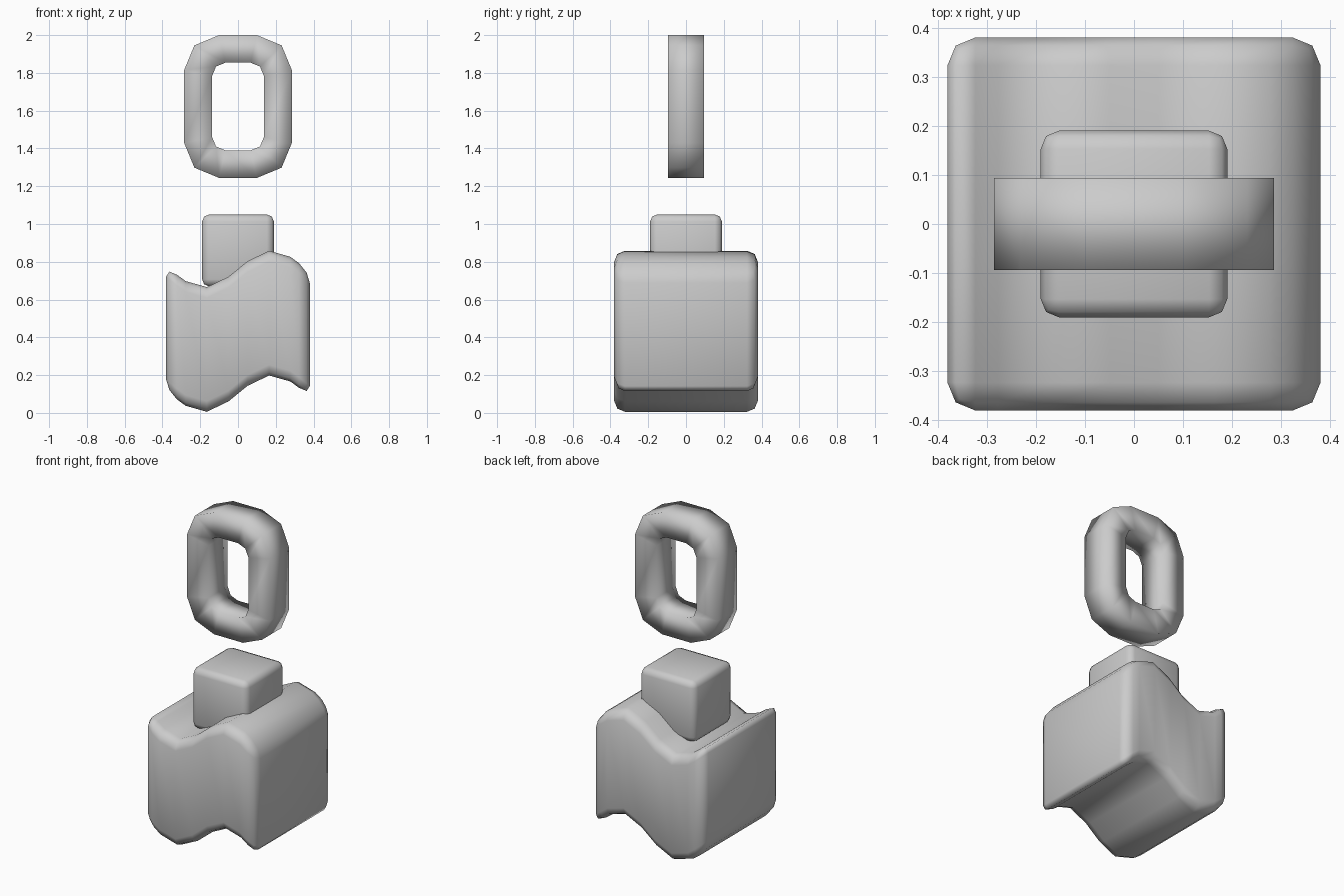
import bpy, bmesh, math

if "Cube" in bpy.data.objects:
    bpy.data.objects.remove(bpy.data.objects["Cube"], do_unlink=True)

grey = bpy.data.materials.new("plain_grey")
grey.use_nodes = True
colour = (0.6, 0.6, 0.6, 1)
grey.diffuse_color = colour
grey.node_tree.nodes["Principled BSDF"].inputs["Base Color"].default_value = colour


def finish(bm, name, z):
    """Turn the bmesh into a smooth shaded object at height z."""
    bmesh.ops.recalc_face_normals(bm, faces=bm.faces)
    for face in bm.faces:
        face.smooth = True
    mesh = bpy.data.meshes.new(name)
    bm.to_mesh(mesh)
    bm.free()
    mesh.materials.append(grey)
    obj = bpy.data.objects.new(name, mesh)
    obj.location.z = z
    bpy.context.collection.objects.link(obj)
    return obj


def rounded_box(size, bevel):
    bm = bmesh.new()
    bmesh.ops.create_cube(bm, size=1)
    bmesh.ops.scale(bm, vec=size, verts=bm.verts)
    bmesh.ops.bevel(bm, geom=bm.edges[:], offset=bevel, segments=2,
                    profile=0.5, affect='EDGES')
    return bm


def rounded_rect(half_x, half_z, radius):
    """Outline with each corner made of a two-step arc."""
    points = []
    for sx, sz, start in ((1, 1, 0), (-1, 1, 90), (-1, -1, 180), (1, -1, 270)):
        for step in (0, 45, 90):
            a = math.radians(start + step)
            points.append((sx * (half_x - radius) + radius * math.cos(a),
                           sz * (half_z - radius) + radius * math.sin(a)))
    return points


# Wavy block: slice across x, then shift each slice along a sine wave
bm = rounded_box((0.76, 0.76, 0.66), 0.057)
for x in (-0.277, -0.165, -0.05, 0.05, 0.165, 0.277):
    bmesh.ops.bisect_plane(bm, geom=bm.verts[:] + bm.edges[:] + bm.faces[:],
                           plane_co=(x, 0, 0), plane_no=(1, 0, 0))
for v in bm.verts:
    v.co.z += 0.097 * math.sin(2 * math.pi * v.co.x / 0.72)
finish(bm, "wavy_block", 0.432)

# Small cube resting in the block
finish(rounded_box((0.38, 0.38, 0.38), 0.037), "small_cube", 0.86)

# Upright ring: front and back outlines joined by outer, inner and face quads
bm = bmesh.new()
outer = rounded_rect(0.285, 0.378, 0.185)
inner = rounded_rect(0.137, 0.232, 0.07)
loops = [[bm.verts.new((x, y, z)) for x, z in outline]
         for outline, y in ((outer, -0.094), (outer, 0.094),
                            (inner, 0.094), (inner, -0.094))]
for k, loop in enumerate(loops):
    following = loops[(k + 1) % len(loops)]
    for i in range(len(loop)):
        j = (i + 1) % len(loop)
        bm.faces.new((loop[i], loop[j], following[j], following[i]))
rims = [e for e in bm.edges if abs(e.verts[0].co.y - e.verts[1].co.y) < 0.01
        and e.calc_face_angle() > math.radians(60)]
bmesh.ops.bevel(bm, geom=rims, offset=0.035, segments=2, profile=0.5,
                affect='EDGES')
finish(bm, "upright_ring", 1.622)
